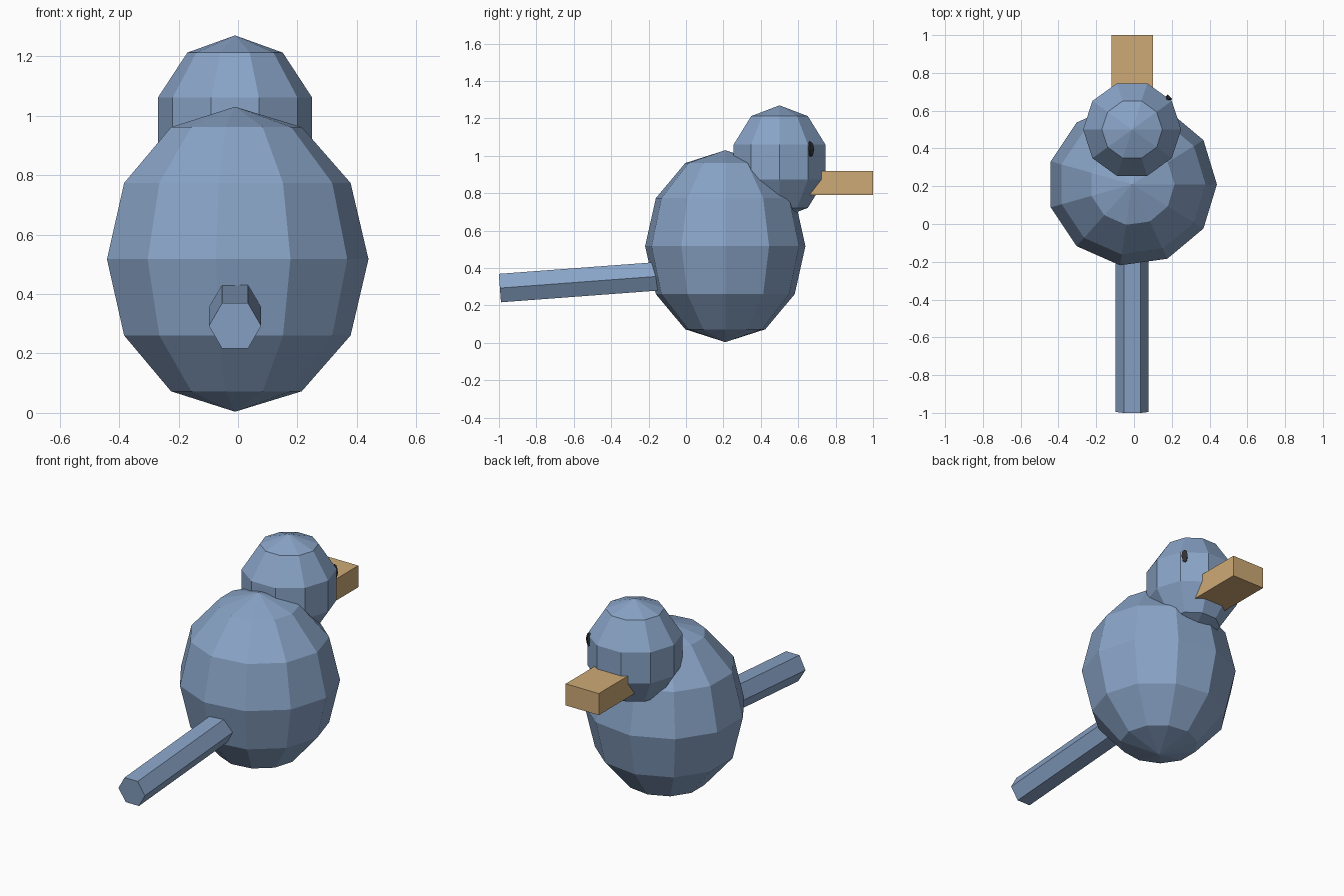
import bpy, bmesh
from math import sin, cos, pi, atan2, hypot
from mathutils import Matrix, Vector

if "Cube" in bpy.data.objects:
    bpy.data.objects.remove(bpy.data.objects["Cube"])


def material(name, color):
    m = bpy.data.materials.new(name)
    m.diffuse_color = (*color, 1)
    m.use_nodes = True
    m.node_tree.nodes["Principled BSDF"].inputs["Base Color"].default_value = m.diffuse_color
    return m


blue = material("blue", (0.25, 0.37, 0.57))
tan = material("tan", (0.62, 0.40, 0.18))
dark = material("dark", (0.03, 0.03, 0.035))


def finish(name, bm, mat):
    bmesh.ops.recalc_face_normals(bm, faces=bm.faces[:])
    me = bpy.data.meshes.new(name)
    bm.to_mesh(me)
    bm.free()
    me.materials.append(mat)
    ob = bpy.data.objects.new(name, me)
    bpy.context.collection.objects.link(ob)
    return ob


def ball(name, center, radii, segments, rings, mat):
    """Faceted ellipsoid with poles on z and its first meridian on +x."""
    bm = bmesh.new()
    c = Vector(center)

    def vert(theta, phi):
        return bm.verts.new(c + Vector((radii[0] * sin(theta) * cos(phi),
                                        radii[1] * sin(theta) * sin(phi),
                                        radii[2] * cos(theta))))
    top, bottom = vert(0, 0), vert(pi, 0)
    rows = [[vert(pi * i / rings, 2 * pi * j / segments) for j in range(segments)]
            for i in range(1, rings)]
    for j in range(segments):
        k = (j + 1) % segments
        bm.faces.new((top, rows[0][j], rows[0][k]))
        bm.faces.new((bottom, rows[-1][k], rows[-1][j]))
        for a, b in zip(rows, rows[1:]):
            bm.faces.new((a[j], b[j], b[k], a[k]))
    return finish(name, bm, mat)


# Body, head and the single small eye on the +x side
ball("body", (-0.01, 0.21, 0.517), (0.449, 0.433, 0.513), 11, 6, blue)
ball("head", (-0.01, 0.50, 0.967), (0.273, 0.271, 0.303), 10, 5, blue)
ball("eye", (0.178, 0.662, 1.035), (0.024, 0.024, 0.044), 4, 4, dark)

# Beak: plain block sunk into the head
bm = bmesh.new()
bmesh.ops.create_cube(bm, size=1, matrix=Matrix.Translation((-0.01, 0.81, 0.855))
                      @ Matrix.Diagonal((0.22, 0.38, 0.13, 1)))
finish("beak", bm, tan)

# Tail: six-sided rod sloping gently up into the body
start, end = Vector((-0.01, -0.995, 0.293)), Vector((-0.01, 0.0, 0.367))
d = end - start
bm = bmesh.new()
bmesh.ops.create_cone(bm, cap_ends=True, segments=6, radius1=0.088, radius2=0.088,
                      depth=d.length, matrix=Matrix.Rotation(pi / 6, 4, 'Z'))
# put corners on the x axis whatever the primitive's starting angle
if not any(abs(v.co.y) < 1e-4 for v in bm.verts):
    bmesh.ops.rotate(bm, verts=bm.verts[:], matrix=Matrix.Rotation(pi / 6, 3, 'Z'))
tilt = Matrix.Rotation(-atan2(hypot(d.x, d.y), d.z), 4, 'X')
bmesh.ops.transform(bm, verts=bm.verts[:],
                    matrix=Matrix.Translation((start + end) / 2) @ tilt)
finish("tail", bm, blue)
